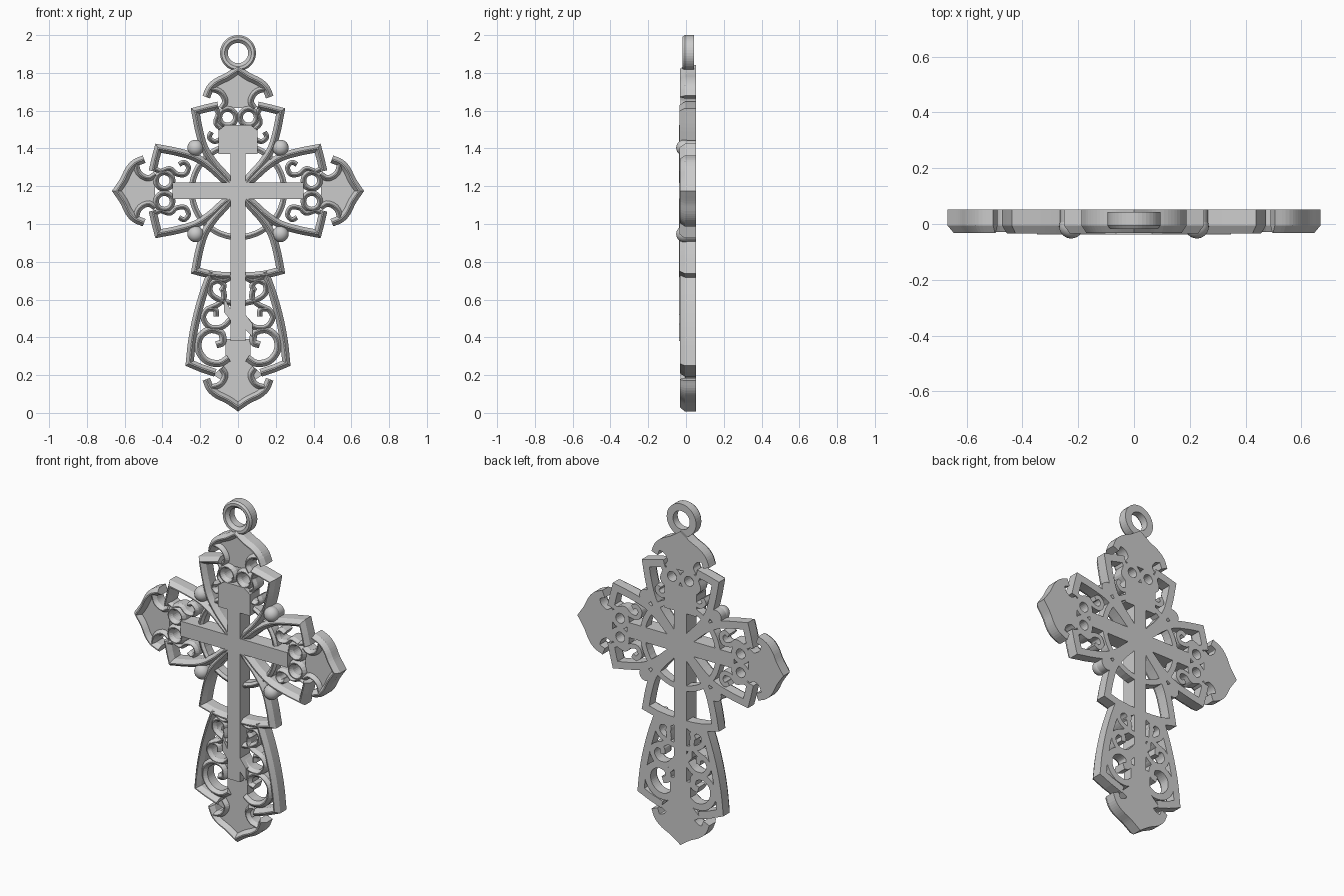
import bpy, bmesh, math
from mathutils import Vector

if "Cube" in bpy.data.objects:
    bpy.data.objects.remove(bpy.data.objects["Cube"])

BACK, CZ = 0.052, 1.175          # flat back plane, height of the crossing


def finish(name, bm):
    bmesh.ops.recalc_face_normals(bm, faces=bm.faces)
    me = bpy.data.meshes.new(name)
    bm.to_mesh(me)
    bm.free()
    ob = bpy.data.objects.new(name, me)
    bpy.context.collection.objects.link(ob)
    return ob


def smooth(pts, n=6):
    """Catmull-Rom samples through a few points."""
    p = [Vector(q) for q in pts]
    p = [2 * p[0] - p[1]] + p + [2 * p[-1] - p[-2]]
    out = []
    for i in range(1, len(p) - 2):
        a, b, c, d = p[i - 1:i + 3]
        for k in range(n):
            t = k / n
            out.append(0.5 * (2 * b + (c - a) * t + (2 * a - 5 * b + 4 * c - d) * t * t
                              + (3 * b - a - 3 * c + d) * t ** 3))
    return out + [p[-2]]


def circle(cx, cz, r, n=32):
    return [Vector((cx + r * math.cos(2 * math.pi * i / n), cz + r * math.sin(2 * math.pi * i / n)))
            for i in range(n)]


def ridge(w, top=-0.032, shoulder=-0.006):
    return [(-w, BACK), (-w, shoulder), (-w * .15, top), (w * .15, top), (w, shoulder), (w, BACK)]


def ribbon(bm, pts, sec, closed=False):
    """Sweep a section along a flat path in the xz plane with mitred corners."""
    pts = [Vector(p) for p in pts]
    n, rings = len(pts), []
    for i, p in enumerate(pts):
        a = pts[i - 1] if (closed or i) else None
        b = pts[(i + 1) % n] if (closed or i < n - 1) else None
        t1 = (p - a).normalized() if a is not None else (b - p).normalized()
        t2 = (b - p).normalized() if b is not None else t1
        t = (t1 + t2).normalized()
        k = min(2.0, 1 / max(0.3, t.dot(t1)))
        nx, nz = -t.y * k, t.x * k
        rings.append([bm.verts.new((p.x + nx * o, y, p.y + nz * o)) for o, y in sec])
    m = len(sec)
    for i in range(n if closed else n - 1):
        r, s = rings[i], rings[(i + 1) % n]
        for j in range(m):
            bm.faces.new((r[j], r[(j + 1) % m], s[(j + 1) % m], s[j]))
    if not closed:
        bm.faces.new(rings[0])
        bm.faces.new(rings[-1])


def slab(bm, pts, front, back=BACK):
    f = [bm.verts.new((p[0], front, p[1])) for p in pts]
    b = [bm.verts.new((p[0], back, p[1])) for p in pts]
    n = len(pts)
    bm.faces.new(f)
    bm.faces.new(b[::-1])
    for i in range(n):
        bm.faces.new((f[i], f[(i + 1) % n], b[(i + 1) % n], b[i]))


def arm(pts, k, s=1, shift=0):
    """Arm space (u outward, v sideways) to xz; k = 0 right, 1 top, 2 left, 3 bottom."""
    c, d = [(1, 0), (0, 1), (-1, 0), (0, -1)][k]
    return [Vector(((u + shift) * c - s * v * d, CZ + (u + shift) * d + s * v * c)) for u, v in pts]


# Finials: recessed plate, raised rim and curled notch at all four ends
half_rim = smooth([(.642, 0), (.605, .055), (.578, .11), (.545, .147), (.497, .168)], 4)
notch = smooth([(.54, .143), (.53, .105), (.508, .08), (.472, .068), (.437, .088)], 4)
edge = half_rim + smooth([(.525, .13), (.50, .085), (.44, .085)], 3)
outline = edge + [Vector((p.x, -p.y)) for p in reversed(edge[1:])]
rim = [Vector((p.x, -p.y)) for p in reversed(half_rim[1:])] + half_rim
for k, name in enumerate(["right", "top", "left", "bottom"]):
    shift = 0.5 if k == 3 else 0.0
    bm = bmesh.new()
    slab(bm, arm(outline, k, 1, shift), -0.004)
    ribbon(bm, arm(rim, k, 1, shift), ridge(.021))
    for s in (1, -1):
        ribbon(bm, arm(notch, k, s, shift), ridge(.016, -.028))
    finish(name + "_finial", bm)

# Flared arm frames: curved petal band, sharp corner, end band
flare = smooth([(.0, .012), (.07, .058), (.145, .125), (.225, .177), (.32, .206), (.422, .226)], 5)
bm = bmesh.new()
for k in range(4):
    end = [(.437, .17), (.452, .105)] if k < 3 else [(.442, .15), (.45, .08), (.452, .0)]
    for s in (1, -1):
        ribbon(bm, arm(flare + [Vector(e) for e in end], k, s), ridge(.021, -.034))
finish("arm_frames", bm)

# Halo ring behind the crossing
bm = bmesh.new()
ribbon(bm, circle(0, CZ, .245, 48), ridge(.016, -.012, .0), True)
finish("halo_ring", bm)

# Scrollwork in the three short arms
hook = smooth([(.405, .105), (.36, .118), (.325, .09), (.28, .088), (.262, .125), (.285, .152), (.312, .14)], 5)
bm = bmesh.new()
for k in range(3):
    for s in (1, -1):
        ribbon(bm, arm([tuple(p) for p in circle(.39, .055, .044, 20)], k, s), ridge(.015, -.028), True)
        ribbon(bm, arm(hook, k, s), ridge(.013, -.026))
        ribbon(bm, arm([(.405, .1), (.448, .12)], k, s), ridge(.014, -.024))
finish("arm_scrolls", bm)

# Long lower panel: bowed side bands with scrolls
side = smooth([(.143, .745), (.187, .62), (.22, .5), (.243, .38), (.256, .263)], 5)
scrolls = [
    [(.05, .29), (.10, .262), (.165, .275), (.208, .33), (.203, .40), (.15, .44), (.09, .425), (.082, .375), (.115, .36)],
    [(.035, .50), (.085, .455), (.15, .455), (.184, .505), (.16, .55), (.12, .545), (.115, .51)],
    [(.15, .555), (.105, .575), (.075, .61), (.08, .66)],
    [(.03, .58), (.09, .595), (.142, .63), (.145, .68), (.105, .70), (.075, .675), (.09, .645)],
    [(.03, .725), (.075, .70), (.12, .715), (.15, .735)],
]
bm, bs = bmesh.new(), bmesh.new()
for s in (1, -1):
    ribbon(bm, [(s * p[0], p[1]) for p in side + [(.19, .235), (.12, .212)]], ridge(.021))
    for i, c in enumerate(scrolls):
        ribbon(bs, [(s * p[0], p[1]) for p in smooth(c, 5)], ridge(.019 if i == 0 else .015, -.026))
finish("lower_frame", bm)
finish("lower_scrolls", bs)

# Raised three-bar cross and its pedestal
bm = bmesh.new()
slab(bm, [(.04, .38), (.04, .44), (.078, .40), (.078, .47), (.04, .52), (.04, 1.132), (.347, 1.132), (.347, 1.22),
          (.04, 1.22), (.04, 1.37), (.104, 1.37), (.104, 1.495), (.065, 1.525), (-.065, 1.525), (-.104, 1.495),
          (-.104, 1.37), (-.04, 1.37), (-.04, 1.22), (-.347, 1.22), (-.347, 1.132), (-.04, 1.132), (-.04, .55),
          (-.075, .61), (-.075, .535), (-.04, .49), (-.04, .38)], -.038)
finish("cross", bm)
bm = bmesh.new()
slab(bm, [(-.066, .39), (-.066, .26), (-.13, .20), (0, .12), (.13, .20), (.066, .26), (.066, .39)], -.0045)
finish("pedestal", bm)

# Beads between the arms, each on a short post
for sx in (1, -1):
    for sz in (1, -1):
        x, z = .225 * sx, CZ + .228 * sz
        bm = bmesh.new()
        bmesh.ops.create_uvsphere(bm, u_segments=24, v_segments=14, radius=.043)
        bmesh.ops.translate(bm, verts=bm.verts, vec=(x, -.009, z))
        slab(bm, circle(x, z, .04, 20), 0)
        ob = finish("bead", bm)
        for p in ob.data.polygons:
            p.use_smooth = len(p.vertices) < 5

# Hanging loop
bm = bmesh.new()
ribbon(bm, circle(0, 1.905, .075, 40),
       [(-.02, .043), (-.02, -.006), (-.011, -.018), (.004, -.018), (.021, 0), (.021, .043)], True)
finish("hanging_loop", bm)
